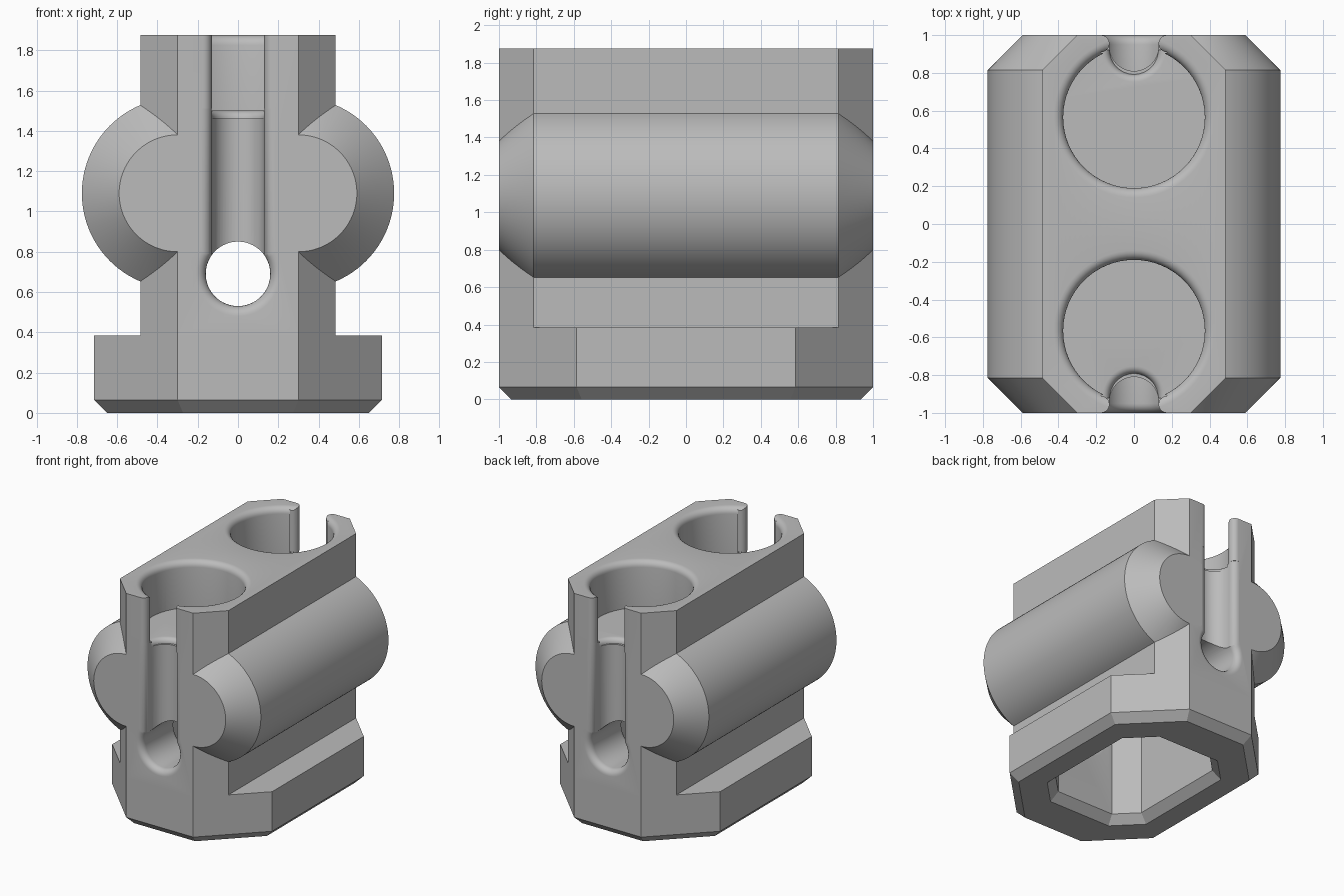
import bpy
import bmesh
from math import cos, sin, pi

if "Cube" in bpy.data.objects:
    bpy.data.objects.remove(bpy.data.objects["Cube"], do_unlink=True)

TOP = 1.875      # overall height
FLOOR = 1.5      # floor of the round sockets
FILLET = 0.05

grey = bpy.data.materials.new("plain grey")
grey.use_nodes = True
colour = (0.5, 0.5, 0.5, 1)
grey.diffuse_color = colour
grey.node_tree.nodes["Principled BSDF"].inputs["Base Color"].default_value = colour


def loft(name, rings):
    """Closed solid through rings of points, capped at both ends."""
    bm = bmesh.new()
    loops = [[bm.verts.new(p) for p in ring] for ring in rings]
    n = len(loops[0])
    for a, b in zip(loops, loops[1:]):
        for i in range(n):
            j = (i + 1) % n
            bm.faces.new((a[i], a[j], b[j], b[i]))
    bm.faces.new(loops[0][::-1])
    bm.faces.new(loops[-1])
    bmesh.ops.recalc_face_normals(bm, faces=bm.faces)
    mesh = bpy.data.meshes.new(name)
    bm.to_mesh(mesh)
    bm.free()
    mesh.materials.append(grey)
    obj = bpy.data.objects.new(name, mesh)
    bpy.context.collection.objects.link(obj)
    return obj


def octagon(x, y, s, z):
    """Rectangle with 45 degree corners lying on |x| + |y| = s."""
    q = [(x, s - x), (s - y, y)]
    pts = q + [(-a, b) for a, b in q[::-1]]
    pts += [(-a, -b) for a, b in pts]
    return [(a, b, z) for a, b in pts]


def circle_z(r, cy, z, n=64):
    return [(r * cos(2 * pi * i / n), cy + r * sin(2 * pi * i / n), z) for i in range(n)]


def circle_y(r, cx, cz, y, n=64):
    return [(cx + r * cos(2 * pi * i / n), y, cz + r * sin(2 * pi * i / n)) for i in range(n)]


def flare(r, start, end, f=FILLET, steps=6):
    """(radius, position) pairs rounding outwards as end is approached."""
    d = 1 if end > start else -1
    out = []
    for i in range(steps + 1):
        t = pi / 2 * i / steps
        out.append((r + f * (1 - cos(t)), end - d * f * (1 - sin(t))))
    return out


def combine(target, tool, operation):
    mod = target.modifiers.new("combine", 'BOOLEAN')
    mod.operation = operation
    mod.solver = 'EXACT'
    mod.object = tool
    bpy.ops.object.select_all(action='DESELECT')
    bpy.context.view_layer.objects.active = target
    target.select_set(True)
    bpy.ops.object.modifier_apply(modifier=mod.name)
    bpy.data.objects.remove(tool, do_unlink=True)


# Wide foot with chamfered underside, and the narrower block above
body = loft("clamp_body", [octagon(0.65, 0.935, 1.208, 0),
                           octagon(0.715, 1, 1.3, 0.065),
                           octagon(0.715, 1, 1.3, 0.385)])
combine(body, loft("block", [octagon(0.485, 1, 1.3, 0.3),
                             octagon(0.485, 1, 1.3, TOP)]), 'UNION')

# Round side bars with conical ends
for side in (-1, 1):
    shape = [(0.29, -1), (0.475, -0.815), (0.475, 0.815), (0.29, 1)]
    bar = loft("side_bar", [circle_y(r, side * 0.3, 1.09, y, 96) for r, y in shape])
    combine(body, bar, 'UNION')

# Inner cavity open at the bottom, with a chamfered mouth
combine(body, loft("cavity", [octagon(0.495, 0.645, 0.931, -0.015),
                              octagon(0.415, 0.565, 0.825, 0.065),
                              octagon(0.415, 0.565, 0.825, FLOOR)]), 'DIFFERENCE')

for end in (-1, 1):
    # Round socket with a rounded rim
    rim = [(0.375, FLOOR)] + flare(0.375, FLOOR, TOP)
    rim.append((rim[-1][0], TOP + 0.05))
    combine(body, loft("socket", [circle_z(r, end * 0.565, z) for r, z in rim]), 'DIFFERENCE')

    # Slot from the socket to the end face, with rounded lips
    lip = []
    for i in range(13):
        t = pi / 2 - pi * i / 12
        lip.append((0.175 - 0.045 * cos(t), 0.955 + 0.045 * sin(t)))
    lip = [(lip[0][0], 1.05)] + lip + [(0.1, 0.85)]
    plan = lip + [(-x, y) for x, y in lip[::-1]]
    combine(body, loft("slot", [[(x, end * y, z) for x, y in plan]
                                for z in (FLOOR, TOP + 0.05)]), 'DIFFERENCE')

    # Half-round groove running down the end face
    arc = [(0.13 * cos(pi * i / 24), 0.94 - 0.13 * sin(pi * i / 24)) for i in range(25)]
    mouth = [(0.13 + 0.05 * (1 - cos(pi / 2 * i / 6)), 0.95 + 0.05 * sin(pi / 2 * i / 6))
             for i in range(7)]
    mouth.append((mouth[-1][0], 1.05))
    plan = mouth[::-1] + arc + [(-x, y) for x, y in mouth]
    combine(body, loft("groove", [[(x, end * y, z) for x, y in plan]
                                  for z in (0.69, FLOOR + 0.01)]), 'DIFFERENCE')

    # Rounded edge where the groove meets the socket floor
    rings = []
    for r, z in flare(0.128, 1, FLOOR, 0.04) + [(0.168, FLOOR + 0.02)]:
        rings.append([(r * cos(pi * i / 24), end * (0.92 - r * sin(pi * i / 24)), z)
                      for i in range(25)])
    combine(body, loft("groove_edge", rings), 'DIFFERENCE')

    # Cross hole into the cavity, flared at both ends
    inner = flare(0.16, 0.8, 0.565)[::-1]
    outer = flare(0.16, 0.8, 1)
    hole = [(inner[0][0], 0.5)] + inner + outer + [(outer[-1][0], 1.05)]
    combine(body, loft("cross_hole", [circle_y(r, 0, 0.69, end * y) for r, y in hole]),
            'DIFFERENCE')

# Smooth curves, crisp edges
bpy.ops.object.select_all(action='DESELECT')
body.select_set(True)
bpy.context.view_layer.objects.active = body
bpy.ops.object.shade_smooth_by_angle(angle=0.52)
